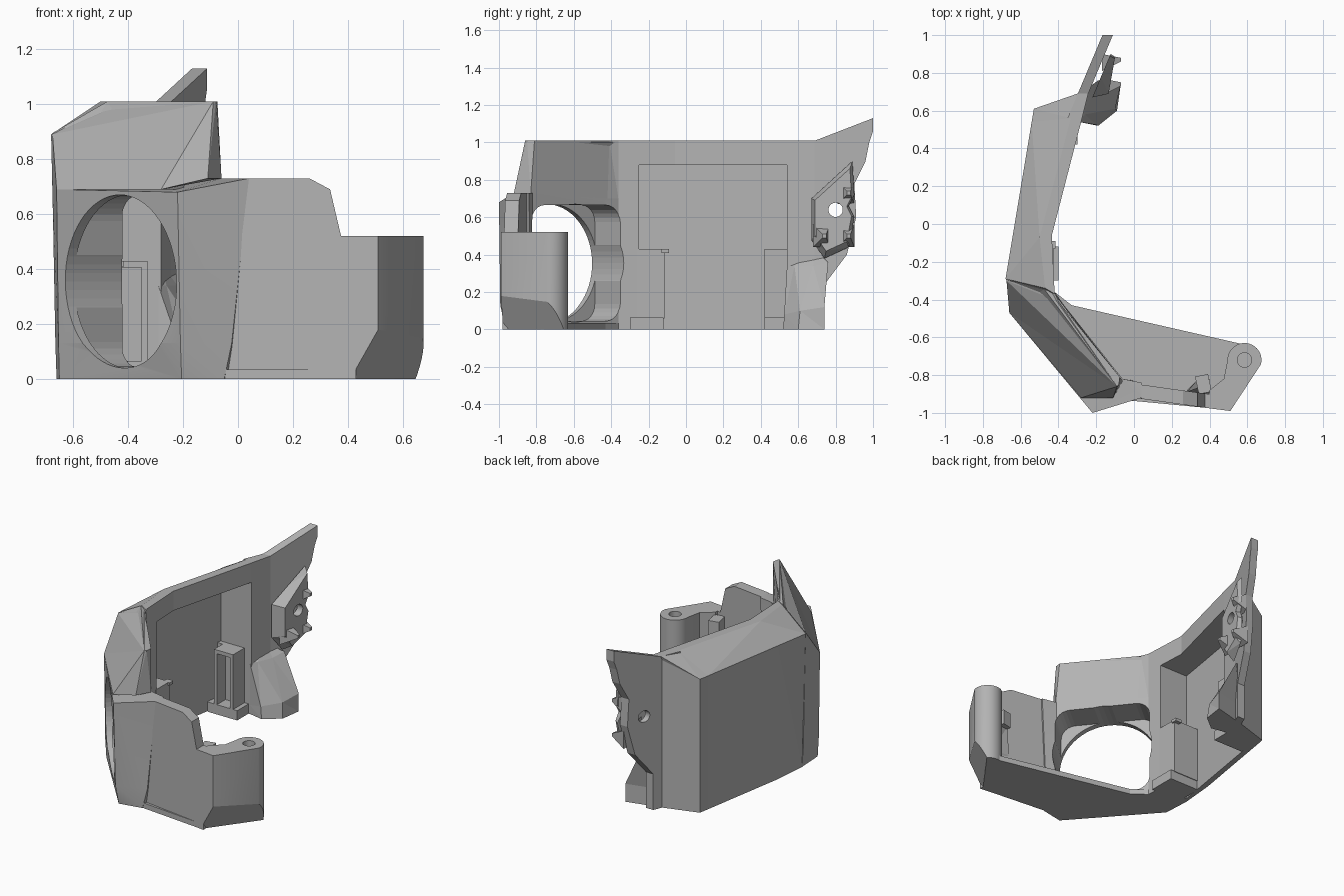
import bpy, bmesh, math
from mathutils import Vector, Matrix

if "Cube" in bpy.data.objects:
    bpy.data.objects.remove(bpy.data.objects["Cube"])

grey = bpy.data.materials.new("plain_grey")
grey.diffuse_color = (0.45, 0.45, 0.45, 1)
grey.use_nodes = True
grey.node_tree.nodes["Principled BSDF"].inputs["Base Color"].default_value = grey.diffuse_color


def finish(name, bm):
    bmesh.ops.remove_doubles(bm, verts=bm.verts, dist=1e-5)
    bmesh.ops.triangulate(bm, faces=[f for f in bm.faces if len(f.verts) > 3])
    bmesh.ops.recalc_face_normals(bm, faces=bm.faces)
    me = bpy.data.meshes.new(name)
    bm.to_mesh(me)
    bm.free()
    me.materials.append(grey)
    ob = bpy.data.objects.new(name, me)
    bpy.context.collection.objects.link(ob)
    return ob


def loft(name, rings, cut=None):
    """Closed solid through rings that have equal point counts."""
    bm = bmesh.new()
    vs = [[bm.verts.new(p) for p in r] for r in rings]
    n = len(rings[0])
    for a, b in zip(vs, vs[1:]):
        for i in range(n):
            j = (i + 1) % n
            bm.faces.new((a[i], a[j], b[j], b[i]))
    bm.faces.new(vs[0])
    bm.faces.new(vs[-1])
    if cut:
        g = bm.verts[:] + bm.edges[:] + bm.faces[:]
        bmesh.ops.bisect_plane(bm, geom=g, plane_co=cut[0], plane_no=cut[1], clear_outer=True)
        bmesh.ops.holes_fill(bm, edges=[e for e in bm.edges if e.is_boundary])
    return finish(name, bm)


def prism(name, pts, z0, z1, cut=None):
    return loft(name, [[(x, y, z) for x, y in pts] for z in (z0, z1)], cut)


def box(name, x0, x1, y0, y1, z0, z1):
    return prism(name, [(x0, y0), (x1, y0), (x1, y1), (x0, y1)], z0, z1)


def circle(r, n=48):
    return [(r * math.cos(2 * math.pi * i / n), r * math.sin(2 * math.pi * i / n)) for i in range(n)]


def cutaway(target, *cutters):
    for c in cutters:
        m = target.modifiers.new("cut", 'BOOLEAN')
        m.operation, m.object, m.solver = 'DIFFERENCE', c, 'EXACT'
        c.hide_render = True
        c.hide_viewport = True
        c.display_type = 'WIRE'


def smooth(ob):
    bpy.ops.object.select_all(action='DESELECT')
    ob.select_set(True)
    bpy.context.view_layer.objects.active = ob
    bpy.ops.object.shade_smooth_by_angle(angle=math.radians(25))


# side wall with sloped upper edge, closed by the back face
side_wall = loft("side_wall", [
    [(-.66, -.28, 0), (-.68, -.29, .89), (-.47, -.34, 1.01), (-.42, -.37, 1.01), (-.42, -.37, 0)],
    [(-.64, -.05, 0), (-.64, -.05, .89), (-.50, -.07, 1.01), (-.435, -.06, 1.01), (-.435, -.06, 0)],
    [(-.542, .54, 0), (-.542, .54, .89), (-.335, .56, 1.01), (-.28, .54, 1.01), (-.28, .54, 0)],
    [(-.53, .61, 0), (-.53, .61, .89), (-.30, .69, 1.01), (-.24, .70, 1.01), (-.24, .70, 0)]])
pocket = prism("side_pocket_cutter", [(-.635, -.25), (-.505, .54), (-.1, .54), (-.1, -.25)], -.05, .88)

# front corner block carrying the round opening
low = [(-.66, -.28), (-.65, -.46), (-.205, -.965), (-.05, -.935), (-.05, -.80), (-.06, -.82), (-.37, -.43), (-.42, -.36)]
high = [(-.675, -.29, .69), (-.66, -.47, .69), (-.22, -1, .68), (.04, -.92, .73),
        (.04, -.84, .73), (-.06, -.82, .73), (-.37, -.43, .70), (-.42, -.36, .70)]
low[4] = (.0, -.83)
mid = [(x + .3 * (h[0] - x), y + .8 * (h[1] - y), .13) for (x, y), h in zip(low, high)]
corner_block = loft("corner_block", [[(x, y, 0) for x, y in low], mid, high])

# opening cutters lie in the slanted panel's own frame
d = Vector((.634, -.773, 0))
inward = Vector((.773, .634, 0))
origin = Vector((-.428, -.745, .355))


def panel_ring(pts, s):
    return [tuple(origin + d * u + Vector((0, 0, v)) + inward * s) for u, v in pts]


hole = circle(.315, 64)
opening = loft("round_opening_cutter", [panel_ring(hole, -.15), panel_ring(hole, .45)])
rounded = []
for k, (cx, cy) in enumerate([(.21, .22), (-.21, .22), (-.21, -.22), (.21, -.22)]):
    for i in range(7):
        a = math.pi / 2 * (k + i / 6)
        rounded.append((cx + .09 * math.cos(a), cy + .09 * math.sin(a)))
recess = loft("opening_recess_cutter", [panel_ring(rounded, .04), panel_ring(rounded, .42)])
cutaway(corner_block, opening, recess)
cutaway(side_wall, pocket, opening, recess)

# hood above the opening
loft("hood", [
    [(-.675, -.29, .69), (-.66, -.47, .69), (-.28, -.92, .69), (-.11, -.92, .73), (-.06, -.83, .73),
     (-.38, -.42, .69), (-.42, -.36, .69)],
    [(-.68, -.29, .89), (-.675, -.30, .89), (-.09, -.86, 1.01), (-.08, -.85, 1.01), (-.075, -.81, 1.01),
     (-.40, -.41, 1.01), (-.42, -.36, 1.01)]])
loft("hood_rim", [
    [(-.68, -.29, .885), (-.47, -.35, .885), (-.42, -.37, .885)],
    [(-.675, -.295, .895), (-.475, -.34, 1.01), (-.42, -.37, 1.01)]])
loft("hood_face", [
    [(-.675, -.295, .89), (-.66, -.47, .69), (-.28, -.92, .69), (-.09, -.86, 1.01), (-.475, -.345, 1.01)],
    [(-.60, -.29, .87), (-.55, -.40, .69), (-.20, -.86, .69), (-.08, -.82, 1.00), (-.42, -.37, 1.00)]])

# front wall with stepped top
outline = [(-.05, 0), (.43, 0), (.43, .52), (.375, .52), (.335, .69), (.26, .73), (.04, .73)]
loft("front_wall", [[(x, -.92 - .14 * x + t, z) for x, z in outline] for t in (0, .075)])

# hinge post with cut lower corner and pin hole
arc = [(.585 + .09 * math.cos(a), -.72 + .09 * math.sin(a))
       for a in [math.radians(-15 + 195 * i / 20) for i in range(21)]]
chamfer = ((.41, -.975, 0), (.72, -.53, -.445))
hinge_post = prism("hinge_post", [(.40, -.976), (.51, -.99)] + arc + [(.475, -.82), (.40, -.88)], 0, .52, chamfer)
pin = prism("pin_hole_cutter", [(.585 + x, -.72 + y) for x, y in circle(.038, 32)], .2, .6)
cutaway(hinge_post, pin)

# thin floor joining post, wall and corner
prism("floor_plate", [(.57, -.635), (-.33, -.43), (-.42, -.36), (-.655, -.29), (-.645, -.46), (-.205, -.962),
                      (-.05, -.932), (.40, -.975)] + [(.57, -.76)], 0, .035)

# small clip on the inside of the front wall
clip = box("clip", -.035, .035, -.035, .06, .40, .50)
clip.matrix_world = Matrix.Translation((.37, -.86, 0)) @ Matrix.Rotation(math.radians(12), 4, 'Z')
loft("clip_wedge", [[(.28, -.90, .2), (.38, -.92, .2), (.36, -.86, .40), (.28, -.89, .40)],
                    [(.28, -.88, .25), (.40, -.89, .25), (.40, -.82, .42), (.33, -.83, .42)]])

# swept rear wing plate
wing_outline = [(.56, 0), (.74, 0), (.74, .24), (.86, .40), (.91, .60), (.90, .78), (.96, .90),
                (.98, 1.0), (1.0, 1.06), (1.0, 1.13), (.69, 1.01), (.56, 1.01)]
wing = loft("rear_wing", [[(-.28 + .42 * (y - .6) + t, y, z) for y, z in wing_outline] for t in (-.055, 0)])

# flange on the wing with screw hole and locating studs
flange_outline = [(.67, .70), (.78, .80), (.89, .90), (.90, .72), (.87, .66), (.90, .60), (.87, .44), (.74, .38), (.67, .48)]
flange = loft("flange", [[(-.25 + .42 * (y - .6), y, z) for y, z in flange_outline],
                         [(-.115 + .15 * (y - .8), .8 + .85 * (y - .8), .64 + .85 * (z - .64))
                          for y, z in flange_outline]])
screw = loft("screw_hole_cutter", [[(x, .80 + u, .64 + v) for u, v in circle(.038, 32)] for x in (-.4, .1)])
rear_recess = loft("wing_recess_cutter", [
    [(-.30 + .42 * (y - .6), y, z) for y, z in [(.72, .50), (.84, .50), (.86, .76), (.72, .76)]],
    [(-.20 + .3 * (y - .8), y, z) for y, z in [(.74, .54), (.84, .54), (.85, .72), (.74, .72)]]])
cutaway(wing, rear_recess, screw)
cutaway(flange, rear_recess, screw)
for y, z in [(.73, .50), (.86, .50), (.86, .73)]:
    loft("locating_stud", [[(-.17, y - .05, z - .06), (-.17, y + .04, z - .06), (-.17, y + .04, z + .06), (-.17, y - .05, z + .06)],
                           [(-.07, y, z - .01), (-.07, y + .02, z - .01), (-.07, y + .02, z + .01), (-.07, y, z + .01)]])

# flared foot below the flange
loft("rear_foot", [
    [(-.30, .68, 0), (-.07, .74, 0), (-.09, .60, 0), (-.19, .52, 0), (-.29, .54, 0)],
    [(-.30, .68, .12), (-.07, .74, .12), (-.10, .61, .10), (-.20, .525, .08), (-.29, .54, .06)],
    [(-.28, .69, .42), (-.19, .76, .36), (-.22, .68, .34), (-.26, .58, .34), (-.29, .54, .34)]])

# inner brackets in the side pocket
box("front_bracket", -.62, -.425, -.26, -.115, .06, .43)
box("front_bracket_lip", -.46, -.415, -.13, -.09, .41, .43)
box("front_ledge", -.62, -.40, -.30, -.12, 0, .065)
box("rear_bracket_back", -.52, -.33, .51, .55, 0, .43)
box("rear_bracket_side", -.352, -.33, .42, .54, .065, .43)
box("rear_bracket_inner", -.47, -.45, .42, .54, .065, .43)
box("rear_bracket_top", -.47, -.33, .42, .54, .405, .43)
box("rear_ledge", -.52, -.30, .42, .55, 0, .065)

for ob in (hinge_post, corner_block):
    smooth(ob)
